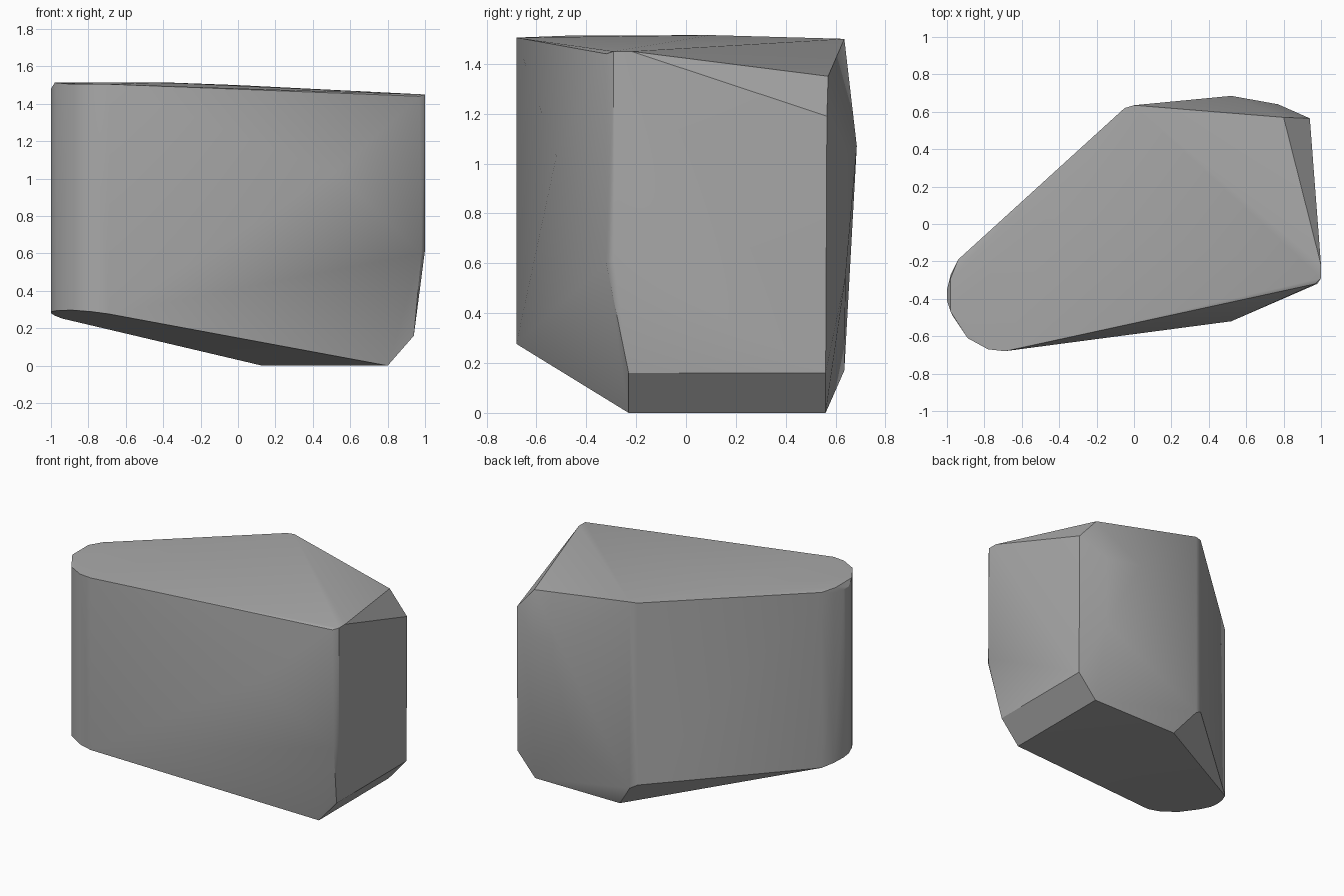
import bpy
import bmesh
import math

cube = bpy.data.objects.get("Cube")
if cube:
    bpy.data.objects.remove(cube, do_unlink=True)

stone = bpy.data.materials.new("stone_grey")
stone.use_nodes = True
colour = (0.4, 0.4, 0.4, 1)
stone.diffuse_color = colour
stone.node_tree.nodes["Principled BSDF"].inputs["Base Color"].default_value = colour


def underside(x, y):
    """Height of the sloping underside."""
    return 0.187 * (0.478 - 0.79 * x - 0.67 * y)


# Rounded narrow end: one outline used for the upper and lower rims
end_outline = [(-0.94, -0.19), (-0.98, -0.27), (-1, -0.35), (-1, -0.41),
               (-0.97, -0.49), (-0.89, -0.61), (-0.78, -0.67), (-0.69, -0.68)]
points = []
for x, y in end_outline:
    points.append((x, y, underside(x, y)))
    points.append((x, y, 1.48 if x < -0.96 else 1.505))
points += [(-0.98, -0.29, 1.513), (-0.98, -0.47, 1.513), (-0.4, 0.1, 1.515)]

# Wide end wall with its lower and upper bevels
points += [(1, -0.22, 1.45), (1, -0.29, 1.45), (0.97, -0.32, 1.44),
           (1, -0.29, 0.62), (0.98, -0.32, 0.6), (0.94, -0.23, 0.16),
           (0.94, 0.56, 0.16), (0.94, 0.565, 1.19), (0.8, 0.57, 1.35)]

# Flat foot
points += [(0.8, -0.23, 0), (0.8, 0.56, 0), (0.13, 0.56, 0)]

# Back wall, and the single bulge on the front
points += [(0, 0.635, 0.17), (-0.05, 0.62, 0.2), (0, 0.635, 1.5),
           (-0.05, 0.62, 1.5), (0.52, 0.685, 1.07), (0.77, 0.64, 1.05),
           (0.77, 0.64, 0.55), (0.52, -0.52, 1.03)]

# Wrap the corners in one faceted shell
bm = bmesh.new()
for p in points:
    bm.verts.new(p)
hull = bmesh.ops.convex_hull(bm, input=bm.verts[:])
loose = {v for v in hull["geom_interior"] + hull["geom_unused"]
         if isinstance(v, bmesh.types.BMVert)}
bmesh.ops.delete(bm, geom=list(loose), context="VERTS")
bmesh.ops.dissolve_limit(bm, angle_limit=math.radians(0.5),
                         verts=bm.verts[:], edges=bm.edges[:])
bmesh.ops.recalc_face_normals(bm, faces=bm.faces[:])
mesh = bpy.data.meshes.new("boulder")
bm.to_mesh(mesh)
bm.free()
mesh.materials.append(stone)

boulder = bpy.data.objects.new("boulder", mesh)
bpy.context.collection.objects.link(boulder)
bpy.ops.object.select_all(action="DESELECT")
boulder.select_set(True)
bpy.context.view_layer.objects.active = boulder
bpy.ops.object.shade_smooth_by_angle(angle=math.radians(30))
